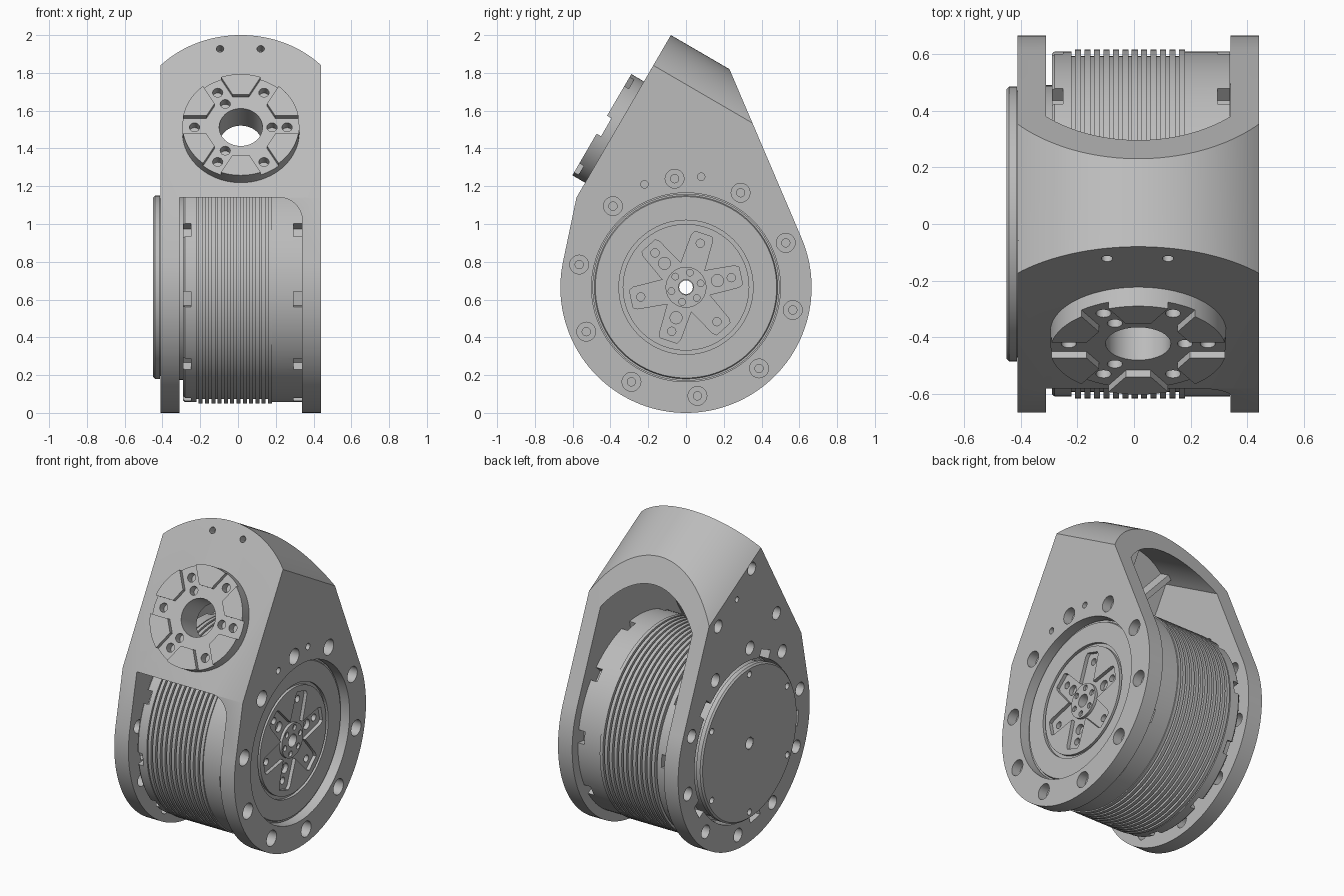
import bpy, bmesh
from math import sin, cos, radians, degrees, acos, pi
from mathutils import Matrix, Vector

if "Cube" in bpy.data.objects:
    bpy.data.objects.remove(bpy.data.objects["Cube"])

metal = bpy.data.materials.new("brushed grey")
metal.use_nodes = True
grey = (0.5, 0.5, 0.5, 1)
metal.diffuse_color = grey
metal.node_tree.nodes["Principled BSDF"].inputs["Base Color"].default_value = grey


def frame(ex, ey, origin):
    ex, ey = Vector(ex).normalized(), Vector(ey).normalized()
    m = Matrix((ex, ey, ex.cross(ey))).transposed().to_4x4()
    m.translation = origin
    return m


R = 0.665                                             # radius of the round lower end
SIDE = frame((0, 1, 0), (0, 0, 1), (0, 0, R))         # depth axis is +x
FACE = frame((1, 0, 0), (0, 0.503, 0.864), (0.015, -0.379, 1.487))  # sloped front
FRONT = frame((1, 0, 0), (0, 0, 1), (0, 0, 0))        # depth axis is -y


def arc(r, a0, a1, n, cx=0, cy=0):
    step = radians(a1 - a0) / n
    return [(cx + r * cos(radians(a0) + i * step), cy + r * sin(radians(a0) + i * step))
            for i in range(n + 1)]


def circle(r, cx=0, cy=0, n=32):
    return arc(r, 0, 360, n, cx, cy)[:-1]


def polar(r, a):
    return r * cos(radians(a)), r * sin(radians(a))


def bar(r0, r1, w, a):
    """Rectangle running radially from r0 to r1 at angle a."""
    c, s = cos(radians(a)), sin(radians(a))
    return [(c * r - s * t, s * r + c * t)
            for r, t in ((r0, -w / 2), (r1, -w / 2), (r1, w / 2), (r0, w / 2))]


def finish(name, bm):
    bmesh.ops.recalc_face_normals(bm, faces=bm.faces)
    me = bpy.data.meshes.new(name)
    bm.to_mesh(me)
    bm.free()
    me.materials.append(metal)
    ob = bpy.data.objects.new(name, me)
    bpy.context.collection.objects.link(ob)
    return ob


def solid(name, m, shapes):
    """Extrude each (outline, low, high) along the depth axis of frame m."""
    bm = bmesh.new()
    for pts, lo, hi in shapes:
        a = [bm.verts.new(m @ Vector((x, y, lo))) for x, y in pts]
        b = [bm.verts.new(m @ Vector((x, y, hi))) for x, y in pts]
        bm.faces.new(a)
        bm.faces.new(b)
        for i in range(len(pts)):
            j = (i + 1) % len(pts)
            bm.faces.new((a[i], a[j], b[j], b[i]))
    return finish(name, bm)


def lathe(name, profile, n=96):
    """Closed (x, radius) profile turned about the motor axis."""
    bm = bmesh.new()
    rings = [[bm.verts.new((x, r * cos(2 * pi * k / n), R + r * sin(2 * pi * k / n)))
              for x, r in profile] for k in range(n)]
    for k in range(n):
        a, b = rings[k], rings[(k + 1) % n]
        for i in range(len(profile)):
            j = (i + 1) % len(profile)
            bm.faces.new((a[i], a[j], b[j], b[i]))
    return finish(name, bm)


def cut(target, m, shapes, op='DIFFERENCE'):
    tool = solid("cutter", m, shapes)
    tool.hide_render = True
    mod = target.modifiers.new("cut", 'BOOLEAN')
    mod.operation, mod.solver, mod.object = op, 'EXACT', tool
    bpy.context.view_layer.objects.active = target
    bpy.ops.object.modifier_apply(modifier=mod.name)
    bpy.data.objects.remove(tool)


# Housing: teardrop side outline with an arched top
outline = arc(R, 23.1, -191.8, 80) + [(-0.58, 1.14 - R), (-0.08, 2 - R), (0.23, 1.82 - R)]
housing = solid("housing", SIDE, [(outline, -0.41, 0.44)])
arch = arc(0.58, 30, 150, 48, 0, 0.014)
cut(housing, FACE, [(arch + [(-0.6, -2), (0.6, -2)], -1.9, 0.5)], 'INTERSECT')

# Hollow behind the front wall, open to the back
half = 0.325
a = degrees(acos(half / 0.48))
cavity = arc(0.48, a, 180 - a, 32, 0, 0.014) + [(-half, -1.7), (half, -1.7)]
cut(housing, FACE, [(cavity, -1.9, -0.13)])
# Front opening with one rounded corner
opening = [(-0.31, -0.3), (0.34, -0.3)] + arc(0.12, 0, 90, 8, 0.22, 1.02) + [(-0.31, 1.14)]
cut(housing, FRONT, [(opening, -1, 1)])
cut(housing, SIDE, [(circle(0.635, n=96), -0.31, 0.34)])

# Bores and bolt holes in the side plates
cut(housing, SIDE, [(circle(0.5, n=96), -0.6, -0.2), (circle(0.5, n=96), 0.3, 0.6)])
bolts = [96 + 36 * k for k in range(10)]
cut(housing, SIDE, [(circle(0.05, *polar(0.578, b), 20), 0.38, 0.5) for b in bolts]
    + [(circle(0.042, *polar(0.578, b), 20), -0.5, -0.25) for b in bolts])
cut(housing, SIDE, [(circle(0.022, *polar(0.578, b), 16), 0.3, 0.5) for b in bolts]
    + [(circle(0.02, y, z - R, 16), 0.36, 0.5) for y, z in ((-0.22, 1.21), (0.08, 1.25))]
    + [(circle(r, y, z - R, 20), -0.5, -0.36) for r, y, z in
       ((0.04, -0.08, 1.74), (0.04, 0.26, 1.5), (0.04, -0.33, 1.36), (0.018, 0.07, 1.6))])
cut(housing, SIDE, [(bar(0.46, 0.55, 0.1, b + 18), -0.5, -0.25) for b in bolts[::2]])
# Front wall: shaft bore and two small holes near the top
cut(housing, FACE, [(circle(0.115), -0.3, 0.2)]
    + [(circle(0.02, x, 0.51, 16), -0.06, 0.1) for x in (-0.11, 0.105)])

# Ribs inside the hollow
ribs = [(bar(0.2, min(0.5, 0.4 / max(abs(cos(radians(t))), 0.01)), 0.035, t), -0.21, -0.12)
        for t in (20, 55, 90, 125, 160)]
inner_ribs = solid("inner_ribs", FACE, ribs)

# Output hub: six raised pads parted by radial grooves
hub = solid("output_hub", FACE, [(circle(0.31, n=72), -0.01, 0.077)])
hexagon = [polar(0.185 / cos(pi / 6), 60 * k) for k in range(6)]
cut(hub, FACE, [(hexagon, 0.05, 0.2)])
for t in range(0, 180, 60):
    cut(hub, FACE, [(bar(-0.4, 0.4, 0.11, t), 0.05, 0.2)])
cut(hub, FACE, [(circle(0.115), -0.1, 0.2)]
    + [(circle(0.027, *polar(0.245, 60 * k), 16), 0, 0.2) for k in range(6)]
    + [(circle(0.027, *polar(0.165, 120 * k), 16), 0, 0.2) for k in range(3)])

# Motor body with cooling fins
fins = []
pitch = 0.4 / 12
for k in range(12):
    x = -0.22 + k * pitch
    fins += [(x, 0.592), (x + 0.012, 0.592), (x + 0.012, 0.615), (x + pitch, 0.615)]
profile = ([(-0.42, 0.04), (-0.42, 0.47), (-0.32, 0.47), (-0.32, 0.49), (-0.29, 0.49),
            (-0.29, 0.6), (-0.28, 0.608), (-0.22, 0.608)] + fins
           + [(0.18, 0.608), (0.339, 0.608), (0.339, 0.495), (0.38, 0.495), (0.38, 0.485),
              (0.39, 0.48), (0.39, 0.355), (0.372, 0.355), (0.372, 0.335), (0.39, 0.335),
              (0.39, 0.04)])
motor = lathe("motor_body", profile)
windows = [b + 18 for b in bolts]
cut(motor, SIDE, [(bar(0.55, 0.7, 0.08, b), lo, lo + 0.06)
                  for b in windows for lo in (-0.31, 0.295)])

# Star pocket in the rotor face, with pin holes
star = []
for k in range(6):
    t = 12 + 60 * k
    star += [polar(0.13, t - 30), polar(0.28, t - 12), polar(0.3, t - 9),
             polar(0.3, t + 9), polar(0.28, t + 12)]
cut(motor, SIDE, [(star, 0.368, 0.5)])
cut(motor, SIDE, [(circle(0.022, *polar(0.245, 12 + 60 * k), 16), 0.34, 0.5) for k in range(6)]
    + [(circle(0.032, *polar(0.17, 12 + 120 * k), 16), 0.34, 0.5) for k in range(3)])

# Centre boss with a ring of screws
boss = lathe("rotor_boss", [(0.36, 0.04), (0.36, 0.108), (0.386, 0.108), (0.386, 0.04)], 48)
cut(boss, SIDE, [(circle(0.018, *polar(0.08, 15 + 60 * k), 12), 0.37, 0.5) for k in range(6)])

# Rear cap on the other side
cap = lathe("rear_cap", [(-0.45, 0.04), (-0.45, 0.475), (-0.44, 0.485), (-0.413, 0.485),
                         (-0.413, 0.04)])
cut(cap, SIDE, [(circle(0.02, *polar(0.44, 30 + 60 * k), 16), -0.5, -0.425) for k in range(6)])
collar = lathe("cap_collar", [(-0.449, 0.036), (-0.449, 0.06), (-0.42, 0.06), (-0.42, 0.036)], 40)

# Soft shading on the round walls
bpy.ops.object.select_all(action='DESELECT')
for ob in (housing, inner_ribs, hub, motor, boss, cap, collar):
    ob.select_set(True)
bpy.context.view_layer.objects.active = housing
bpy.ops.object.shade_smooth_by_angle(angle=radians(25))
